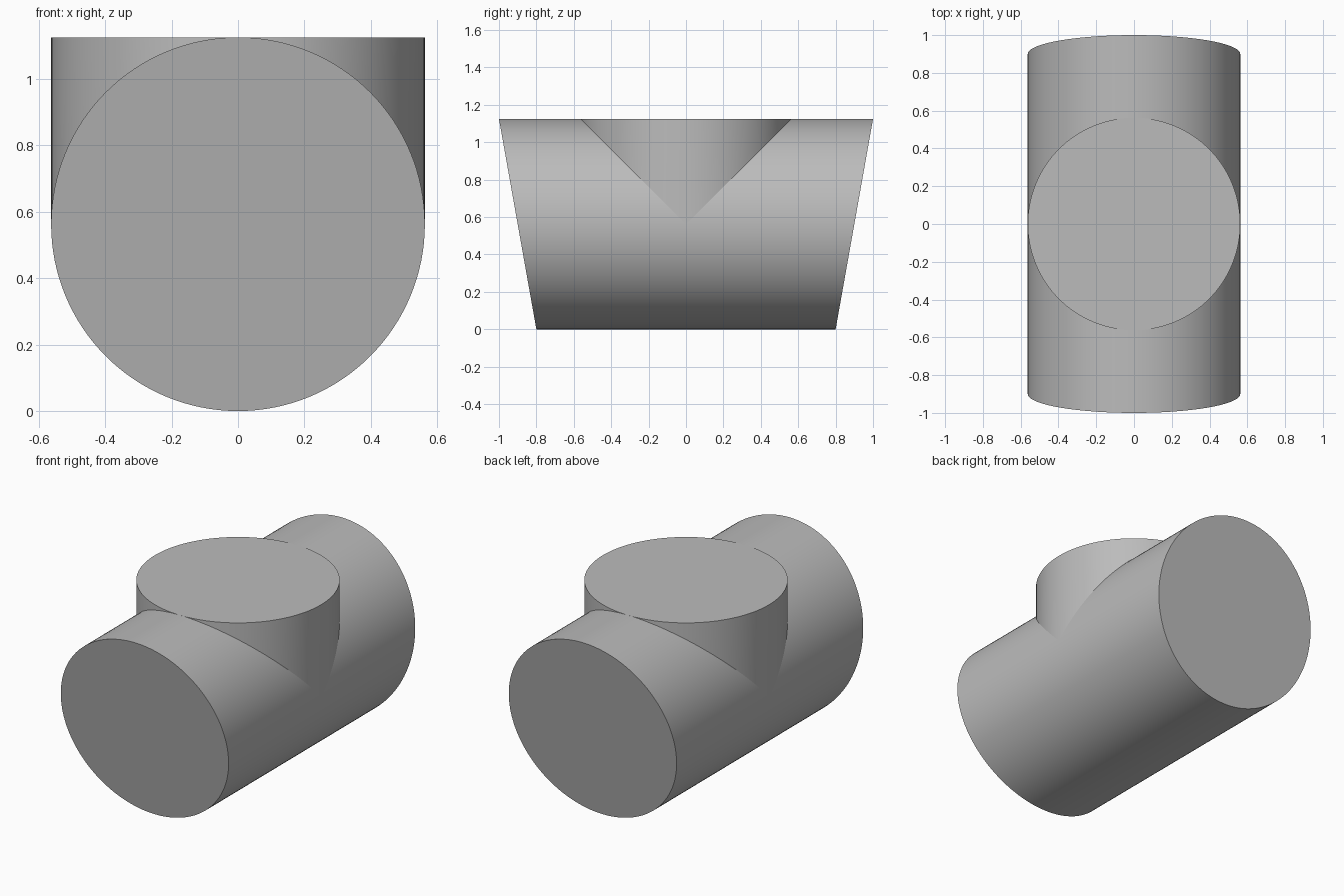
import bpy, bmesh
from math import sin, cos, pi, radians

cube = bpy.data.objects.get("Cube")
if cube:
    bpy.data.objects.remove(cube, do_unlink=True)

R = 0.5625          # shared pipe radius, also the axis height
SEGMENTS = 128

grey = bpy.data.materials.new("plain_grey")
grey.use_nodes = True
colour = (0.5, 0.5, 0.5, 1)
grey.diffuse_color = colour
grey.node_tree.nodes["Principled BSDF"].inputs["Base Color"].default_value = colour


def loft(name, start, end, caps):
    """Bridge two matching rings of points and cap the chosen ends."""
    bm = bmesh.new()
    rings = [[bm.verts.new(point(2 * pi * i / SEGMENTS)) for i in range(SEGMENTS)]
             for point in (start, end)]
    for i in range(SEGMENTS):
        j = (i + 1) % SEGMENTS
        bm.faces.new((rings[0][i], rings[0][j], rings[1][j], rings[1][i]))
    for k in caps:
        bm.faces.new(rings[k])
    bmesh.ops.remove_doubles(bm, verts=bm.verts, dist=1e-5)
    bmesh.ops.recalc_face_normals(bm, faces=bm.faces)
    mesh = bpy.data.meshes.new(name)
    bm.to_mesh(mesh)
    bm.free()
    mesh.materials.append(grey)
    obj = bpy.data.objects.new(name, mesh)
    bpy.context.collection.objects.link(obj)
    bpy.ops.object.select_all(action="DESELECT")
    obj.select_set(True)
    bpy.context.view_layer.objects.active = obj
    bpy.ops.object.shade_smooth_by_angle(angle=radians(30))
    return obj


# Horizontal pipe whose end faces lean outward towards the top
def pipe_end(side):
    def point(a):
        z = R + R * sin(a)
        return (R * cos(a), side * (0.8 + 0.2 * z / (2 * R)), z)
    return point


loft("horizontal_pipe", pipe_end(-1), pipe_end(1), caps=(0, 1))

# Upright branch whose lower rim follows the curve of the pipe
loft("upright_branch",
     lambda a: (R * cos(a), R * sin(a), R + R * abs(sin(a))),
     lambda a: (R * cos(a), R * sin(a), 2 * R),
     caps=(1,))
